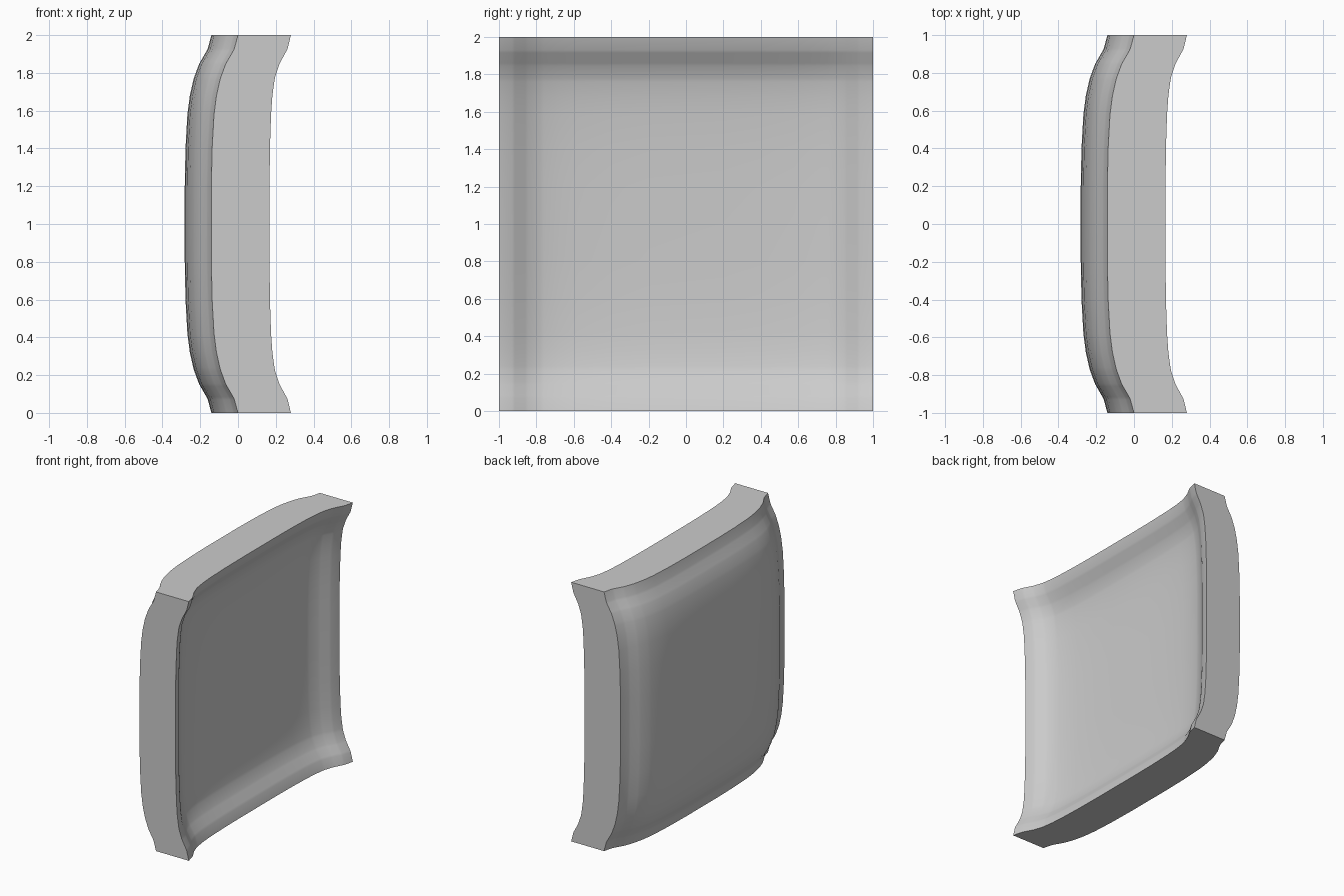
import bpy, bmesh, math

cube = bpy.data.objects.get("Cube")
if cube:
    bpy.data.objects.remove(cube, do_unlink=True)

grey = bpy.data.materials.new("light grey")
grey.use_nodes = True
colour = (0.6, 0.6, 0.6, 1)
grey.diffuse_color = colour
grey.node_tree.nodes["Principled BSDF"].inputs["Base Color"].default_value = colour

# Half profile: distance from the middle, dip of outer skin, dip of inner skin
half = [(0, .141, .113), (.2, .141, .113), (.4, .137, .111), (.58, .127, .105),
        (.68, .114, .098), (.76, .096, .087), (.78, .09, .083), (.845, .066, .061),
        (.86, .058, .054), (.915, .026, .024), (.93, .019, .017), (1, 0, 0)]
profile = [(-t, o, i) for t, o, i in half[:0:-1]] + half
count = len(profile)
last = count - 1

bm = bmesh.new()


def skin(edge_x, column, hollow):
    """Dished square sheet: the dips add up, and hollow deepens the middle."""
    deepest = half[0][column]
    return [[bm.verts.new((edge_x - a[column] - b[column]
                           - hollow * a[column] * b[column] / deepest ** 2,
                           a[0], 1 + b[0]))
             for b in profile] for a in profile]


outer = skin(0.0, 1, 0.0)
inner = skin(0.28, 2, 0.03)

# Convex outer skin and concave inner skin
for grid in (outer, inner):
    for j in range(last):
        for k in range(last):
            bm.faces.new((grid[j][k], grid[j + 1][k], grid[j + 1][k + 1], grid[j][k + 1]))

# Flat walls around the four edges
rim = ([(j, 0) for j in range(last)] + [(last, k) for k in range(last)]
       + [(j, last) for j in range(last, 0, -1)] + [(0, k) for k in range(last, 0, -1)])
for (a, b), (c, d) in zip(rim, rim[1:] + rim[:1]):
    bm.faces.new((outer[a][b], outer[c][d], inner[c][d], inner[a][b]))

bmesh.ops.recalc_face_normals(bm, faces=bm.faces)
mesh = bpy.data.meshes.new("curved_panel")
bm.to_mesh(mesh)
bm.free()
mesh.materials.append(grey)

panel = bpy.data.objects.new("curved_panel", mesh)
bpy.context.collection.objects.link(panel)
bpy.ops.object.select_all(action="DESELECT")
panel.select_set(True)
bpy.context.view_layer.objects.active = panel
bpy.ops.object.shade_smooth_by_angle(angle=math.radians(35))
